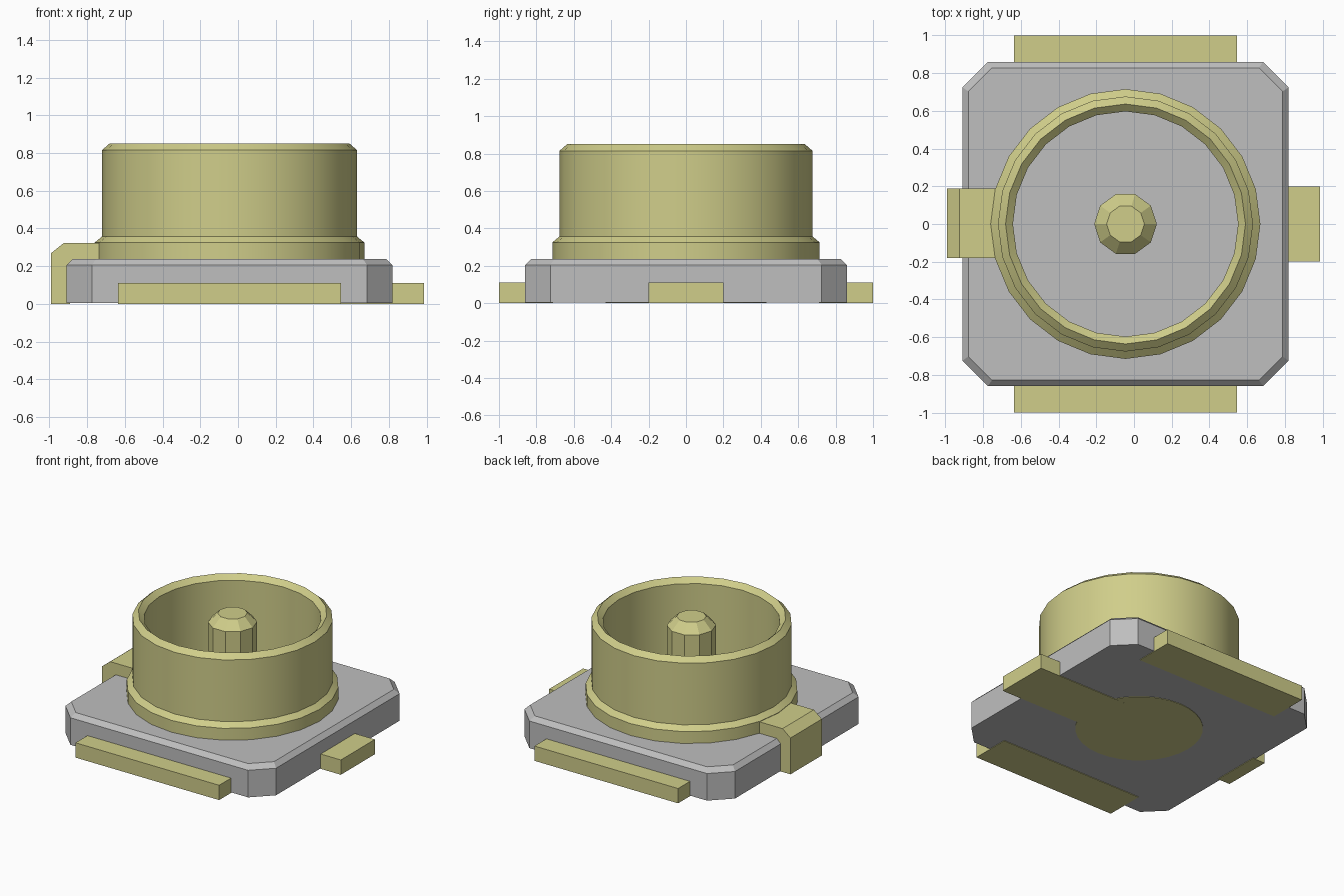
import bpy, bmesh, math

if "Cube" in bpy.data.objects:
    bpy.data.objects.remove(bpy.data.objects["Cube"], do_unlink=True)

CX = -0.045  # axis of the shell and pin


def material(name, rgb):
    m = bpy.data.materials.new(name)
    m.use_nodes = True
    m.diffuse_color = (*rgb, 1)
    m.node_tree.nodes["Principled BSDF"].inputs["Base Color"].default_value = (*rgb, 1)
    return m


GOLD = material("pale gold", (0.63, 0.615, 0.255))
GREY = material("light grey", (0.52, 0.52, 0.52))


def finish(name, bm, mat, smooth=False):
    bmesh.ops.recalc_face_normals(bm, faces=bm.faces)
    me = bpy.data.meshes.new(name)
    bm.to_mesh(me)
    bm.free()
    me.materials.append(mat)
    ob = bpy.data.objects.new(name, me)
    bpy.context.collection.objects.link(ob)
    if smooth:
        bpy.ops.object.select_all(action='DESELECT')
        ob.select_set(True)
        bpy.context.view_layer.objects.active = ob
        bpy.ops.object.shade_smooth_by_angle(angle=math.radians(25))
    return ob


def loft(name, loops, mat, closed=False, smooth=False):
    """Skin equal-length point loops; cap the ends unless closed."""
    bm = bmesh.new()
    rings = [[bm.verts.new(p) for p in loop] for loop in loops]
    pairs = list(zip(rings, rings[1:]))
    if closed:
        pairs.append((rings[-1], rings[0]))
    else:
        bm.faces.new(rings[0])
        bm.faces.new(rings[-1])
    for a, b in pairs:
        for i in range(len(a)):
            j = (i + 1) % len(a)
            bm.faces.new((a[i], a[j], b[j], b[i]))
    return finish(name, bm, mat, smooth)


def circle(r, z, n):
    return [(CX + r * math.cos(math.tau * i / n), r * math.sin(math.tau * i / n), z)
            for i in range(n)]


def lathe(name, profile, n, mat, **kw):
    return loft(name, [circle(r, z, n) for r, z in profile], mat, **kw)


def box(name, x0, x1, y0, y1, z0, z1):
    loops = [[(x0, y0, z), (x1, y0, z), (x1, y1, z), (x0, y1, z)] for z in (z0, z1)]
    return loft(name, loops, GOLD)


def cut_corner_rect(inset, z, hx=0.865, hy=0.86, cut=0.135):
    hx, hy = hx - inset, hy - inset
    c = cut - inset * 0.3
    pts = [(hx, c - hy), (hx, hy - c), (hx - c, hy), (c - hx, hy),
           (-hx, hy - c), (-hx, c - hy), (c - hx, -hy), (hx - c, -hy)]
    return [(CX + x, y, z) for x, y in pts]


# insulating base with cut corners and a bevelled top rim
loft("base", [cut_corner_rect(0, 0.004), cut_corner_rect(0, 0.205),
              cut_corner_rect(0.032, 0.237)], GREY)

# round outer shell with a stepped foot and a sharp chamfered lip
lathe("shell", [(0.715, 0.22), (0.715, 0.325), (0.676, 0.357), (0.676, 0.815),
                (0.636, 0.85), (0.597, 0.815), (0.597, 0.22)],
      24, GOLD, closed=True, smooth=True)

# faceted centre pin
lathe("centre_pin", [(0.166, 0.22), (0.166, 0.785), (0.1, 0.85)], 10, GOLD)

# long side terminals
for name, s in (("front_terminal", -1), ("back_terminal", 1)):
    y0, y1 = sorted((s * 0.71, s))
    box(name, -0.635, 0.545, y0, y1, 0, 0.11)

# signal terminal with its strip and pad on the underside
box("signal_terminal", 0.80, 0.985, -0.2, 0.2, 0, 0.11)
box("signal_strip", CX + 0.3, 0.80, -0.2, 0.2, 0, 0.02)
lathe("signal_pad", [(0.43, 0.0005), (0.43, 0.02)], 32, GOLD)

# clip folded over the base edge to the shell
clip = [(-0.99, 0), (-0.99, 0.27), (-0.925, 0.322), (-0.695, 0.322),
        (-0.695, 0.22), (-0.89, 0.22), (-0.89, 0)]
loft("ground_clip", [[(x, y, z) for x, z in clip] for y in (-0.18, 0.188)], GOLD)
